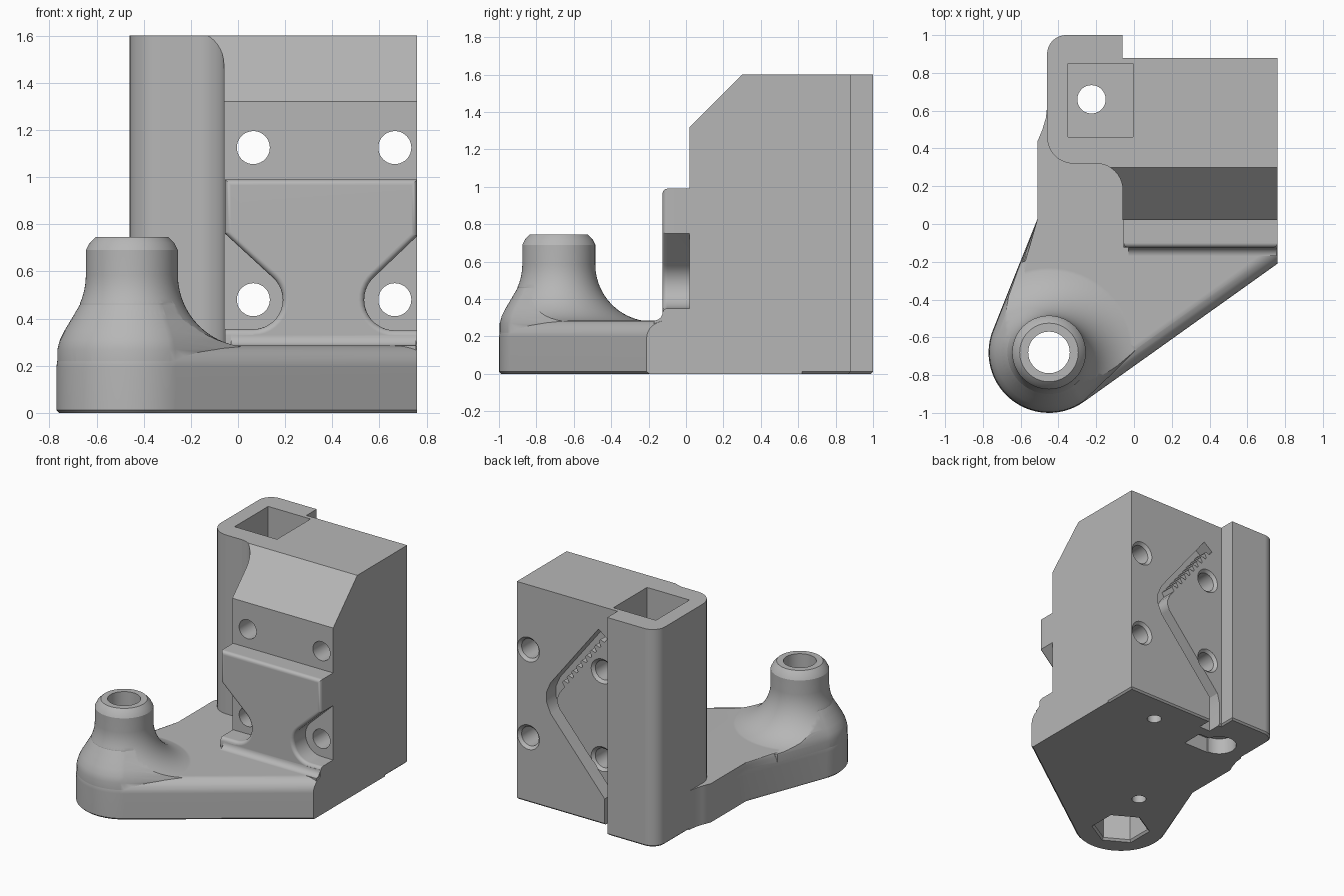
import bpy, bmesh, math
from mathutils import Vector

cube = bpy.data.objects.get("Cube")
if cube:
    bpy.data.objects.remove(cube, do_unlink=True)

grey = bpy.data.materials.new("plain grey")
grey.use_nodes = True
grey.diffuse_color = (0.47, 0.47, 0.47, 1)
grey.node_tree.nodes["Principled BSDF"].inputs["Base Color"].default_value = grey.diffuse_color


def finish(bm, name):
    bmesh.ops.recalc_face_normals(bm, faces=bm.faces)
    mesh = bpy.data.meshes.new(name)
    bm.to_mesh(mesh)
    bm.free()
    mesh.materials.append(grey)
    ob = bpy.data.objects.new(name, mesh)
    bpy.context.collection.objects.link(ob)
    return ob


def loft(name, rings):
    """Solid skinned through closed rings that share a point count."""
    bm = bmesh.new()
    rows = [[bm.verts.new(p) for p in ring] for ring in rings]
    n = len(rows[0])
    for a, b in zip(rows, rows[1:]):
        for i in range(n):
            j = (i + 1) % n
            bm.faces.new((a[i], a[j], b[j], b[i]))
    bm.faces.new(rows[0])
    bm.faces.new(rows[-1])
    return finish(bm, name)


def prism(name, pts, lo, hi, axis="z"):
    place = {"z": lambda p, h: (p[0], p[1], h),
             "y": lambda p, h: (p[0], h, p[1]),
             "x": lambda p, h: (h, p[0], p[1])}[axis]
    return loft(name, [[place(p, h) for p in pts] for h in (lo, hi)])


def arc(cx, cy, r, a, b, n=10):
    angles = [math.radians(a + (b - a) * i / n) for i in range(n + 1)]
    return [(cx + r * math.cos(t), cy + r * math.sin(t)) for t in angles]


def lathe(name, profile, cx, cy, axis="z", sides=64, turn=0):
    """Stack of circles (radius, height) around an axis."""
    rings = []
    for r, h in profile:
        ring = arc(cx, cy, r, turn, turn + 360, sides)[:-1]
        rings.append([(p, q, h) if axis == "z" else (p, h, q) for p, q in ring])
    return loft(name, rings)


def box(name, x, y, lo, hi):
    return prism(name, [(x[0], y[0]), (x[1], y[0]), (x[1], y[1]), (x[0], y[1])], lo, hi)


def combine(target, tool, how):
    mod = target.modifiers.new(how.lower(), "BOOLEAN")
    mod.object, mod.operation, mod.solver = tool, how, "EXACT"
    bpy.context.view_layer.objects.active = target
    bpy.ops.object.modifier_apply(modifier=mod.name)
    bpy.data.objects.remove(tool, do_unlink=True)


def bevel(ob, width, segments, rule):
    bm = bmesh.new()
    bm.from_mesh(ob.data)
    edges = [e for e in bm.edges if all(rule(v.co) for v in e.verts)]
    bmesh.ops.bevel(bm, geom=edges, offset=width, segments=segments,
                    profile=0.5, affect="EDGES")
    bm.to_mesh(ob.data)
    bm.free()


# Foot outline: round nose, slanted front edge, left edge running to the column
BX, BY, BR = -0.45, -0.68, 0.32


def foot_ring(z, inset, corner_y=-0.21):
    ring = [(x, y, z) for x, y in arc(BX, BY, BR - inset, 158.1, 305.5, 28)]
    ring.append((0.76, corner_y + 1.23 * inset, z))
    ring += [(x, y, z) for x, y in ((0.76, 0.62), (-0.46, 0.62), (-0.467, 0.56),
                                    (-0.485, 0.5), (-0.51, 0.44), (-0.51, 0.03))]
    return ring


rounding = [(0.195 + q, p) for p, q in
            [(0.09 - x, y) for x, y in arc(0, 0, 0.09, 0, 90, 6)]]
foot = loft("foot", [foot_ring(z, i) for z, i in [(0, 0.012), (0.012, 0)] + rounding])

# Flared boss, trimmed to the foot outline
flare = arc(0.5, 0.585, 0.305, 270, 180, 14)
boss = lathe("boss", [(0.5, 0.1)] + flare + [(0.195, 0.69), (0.18, 0.72), (0.155, 0.745)], BX, BY)
trim = loft("boss_trim", [foot_ring(z, i, 0.05) for z, i in
                          ((0.05, 0.004), (0.27, 0.004), (0.31, 0.015), (0.35, 0.035),
                           (0.4, 0.065), (0.46, 0.1), (0.9, 0.1))])
combine(boss, trim, "INTERSECT")

# Tower: block and tall column in one plan, chamfered at the top front
plan = ([(0.76, 0.02), (0.76, 0.88), (-0.06, 0.88), (-0.06, 1.0)]
        + arc(-0.36, 0.9, 0.1, 90, 180) + arc(-0.32, 0.46, 0.14, 180, 270)
        + arc(-0.2, 0.18, 0.14, 90, 0) + [(-0.06, 0.02)])
body = prism("bracket_body", plan, 0, 1.6)
bevel(body, 0.012, 1, lambda c: c.z < 0.001)
combine(body, prism("chamfer", [(-0.08, 1.22), (0.4, 1.7), (-0.08, 1.7)], -0.4, 0.9, "x"),
        "DIFFERENCE")

# Raised front pad with scallops around the lower holes
HOLE_X, HOLE_Z = (0.065, 0.665), (0.48, 1.125)
pad_shape = ([(-0.055, 0.2), (0.76, 0.2), (0.76, 0.35)]
             + arc(HOLE_X[1], HOLE_Z[0], 0.13, 270, 131, 14)
             + [(0.76, 0.75), (0.76, 0.99), (-0.055, 0.99), (-0.055, 0.76)]
             + arc(HOLE_X[0], HOLE_Z[0], 0.125, 49, -90, 14) + [(-0.055, 0.355)])
pad = prism("front_pad", pad_shape, -0.125, 0.06, "y")
bevel(pad, 0.025, 4, lambda c: c.y < -0.12 and c.z > 0.21)
fillet = prism("pad_fillet", [(-0.1, 0.25), (-0.1, 0.33)]
               + arc(-0.17, 0.33, 0.045, 0, -90, 6) + [(-0.17, 0.25)], -0.03, 0.755, "x")
for part in (foot, boss, pad, fillet):
    combine(body, part, "UNION")

# Four cross holes, countersunk at the back
for x in HOLE_X:
    for z in HOLE_Z:
        combine(body, lathe("cross_hole", [(0.07, -0.3), (0.07, 0.86), (0.092, 0.882), (0.092, 0.95)],
                            x, z, "y", 40), "DIFFERENCE")

# Boss bore with a hexagonal nut pocket underneath
combine(body, lathe("boss_bore", [(0.11, -0.1), (0.11, 0.9)], BX, BY), "DIFFERENCE")
combine(body, lathe("nut_pocket", [(0.205, -0.1), (0.205, 0.0), (0.19, 0.015), (0.19, 0.3)],
                    BX, BY, sides=6, turn=90), "DIFFERENCE")

# Square shaft in the column, rod hole and key slot beneath it
combine(body, box("shaft", (-0.35, -0.005), (0.46, 0.85), 0.3, 1.7), "DIFFERENCE")
combine(body, lathe("rod_hole", [(0.12, -0.1), (0.12, 0.12), (0.075, 0.121), (0.075, 0.5)],
                    -0.225, 0.66, sides=40), "DIFFERENCE")
combine(body, box("key_slot", (-0.225, -0.02), (0.53, 0.69), -0.1, 0.115), "DIFFERENCE")
for x, y in ((0.36, 0.65), (-0.28, -0.28)):
    combine(body, lathe("blind_hole", [(0.05, -0.1), (0.05, 0.2)], x, y, sides=24), "DIFFERENCE")

# Back groove: a toothed upper run, a rounded bend and a lower run to the floor
path = [Vector(p) for p in [(0.06, 1.4), (0.45, 0.9), (0.475, 0.84), (0.475, 0.79),
                            (0.45, 0.73), (0.01, 0.22), (0, 0.17), (0, -0.05)]]
left, right = [], []
for i, p in enumerate(path):
    d = (path[min(i + 1, len(path) - 1)] - path[max(i - 1, 0)]).normalized()
    side = Vector((-d.y, d.x)) * 0.045
    left.append(tuple(p + side))
    right.append(tuple(p - side))
run = path[1] - path[0]
inward = Vector((run.y, -run.x)).normalized()
teeth = []
for k in range(9):
    for t, w in ((0.0, 0.045), (0.2, 0.012), (0.55, 0.012), (0.75, 0.045)):
        teeth.append(tuple(path[0] + run * (0.06 + 0.095 * (k + t)) + inward * w))
outline = left + right[:0:-1] + teeth[::-1] + right[:1]
combine(body, prism("back_groove", outline, 0.77, 0.93, "y"), "DIFFERENCE")

# Smooth the curved areas, keep flats flat and edges crisp
bpy.ops.object.select_all(action="DESELECT")
body.select_set(True)
bpy.context.view_layer.objects.active = body
bpy.ops.object.shade_smooth_by_angle(angle=math.radians(25))
normals = body.modifiers.new("flat_normals", "WEIGHTED_NORMAL")
normals.keep_sharp = True
